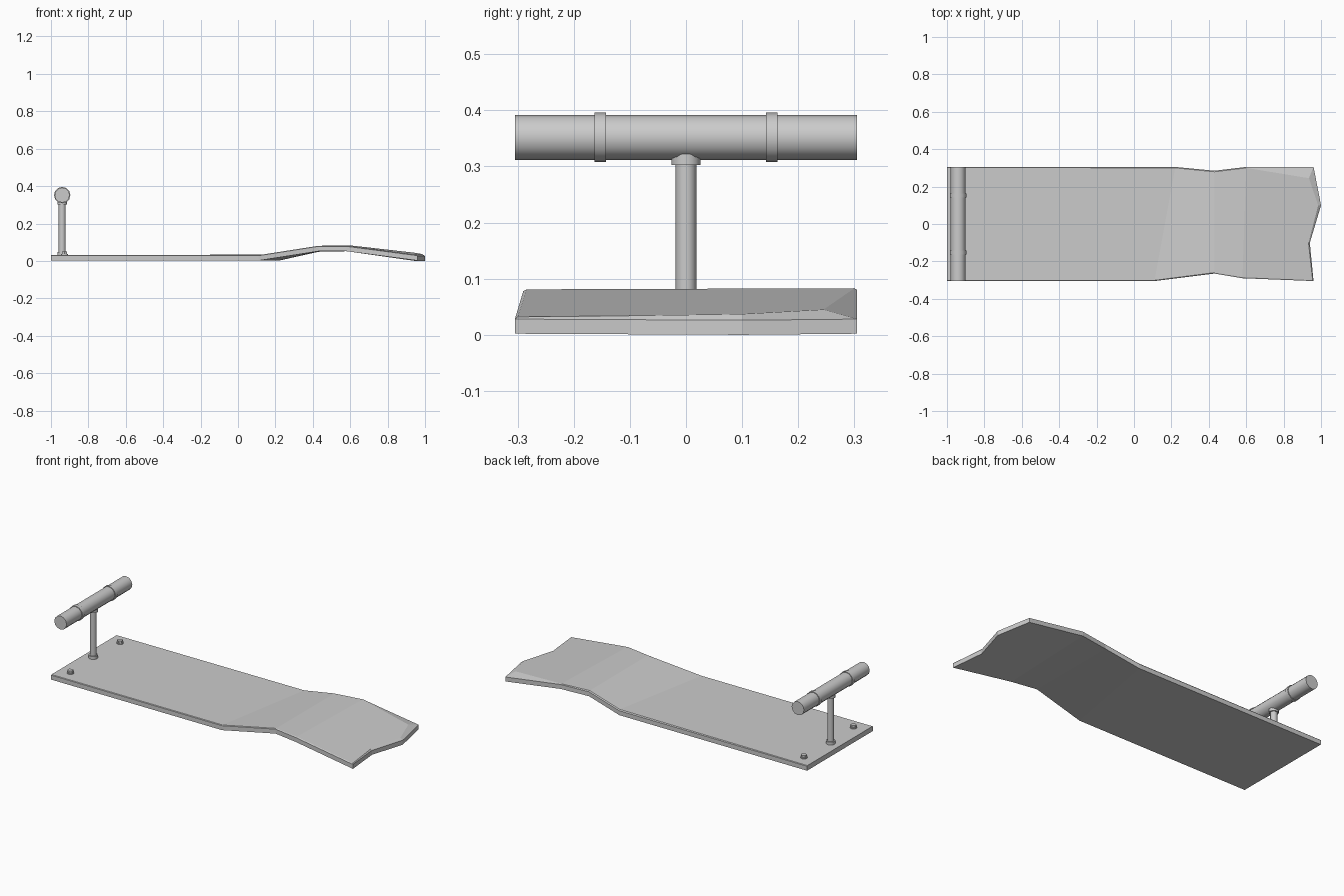
import bpy, bmesh, math
from mathutils import Vector

cube = bpy.data.objects.get("Cube")
if cube:
    bpy.data.objects.remove(cube)

GREY = (0.6, 0.6, 0.6, 1.0)
mat = bpy.data.materials.new("light grey")
mat.use_nodes = True
mat.diffuse_color = GREY
mat.node_tree.nodes["Principled BSDF"].inputs["Base Color"].default_value = GREY


def rod(name, start, end, radius, sides=16):
    """Capped cylinder between two points."""
    a, b = Vector(start), Vector(end)
    bpy.ops.mesh.primitive_cylinder_add(
        vertices=sides, radius=radius, depth=(b - a).length, location=(a + b) / 2,
        rotation=(b - a).to_track_quat('Z', 'Y').to_euler())
    ob = bpy.context.object
    ob.name = name
    ob.data.materials.append(mat)
    bpy.ops.object.shade_smooth_by_angle(angle=math.radians(50))
    return ob


# Plank: outer rim runs along the front edge, round the ragged end, back along the rear edge
THICK = 0.026
rim_front = [(-1, -.305, .028), (.11, -.305, .028), (.43, -.265, .078),
             (.58, -.29, .078), (.96, -.305, .028)]
rim_end = [(.94, -.1, .027), (1, .1, .026)]
rim_back = [(-1, .305, .028), (.22, .305, .028), (.43, .285, .075),
            (.6, .305, .08), (.96, .305, .028)]
# Raised top surface, set in slightly and cut back at the rear corner
top_front = [(-1, -.302, .031), (.11, -.301, .031), (.43, -.26, .081),
             (.58, -.284, .081), (.955, -.3, .032)]
top_end = [(.933, -.1, .034), (.985, .1, .037)]
top_back = [(-1, .302, .031), (.22, .3, .034), (.43, .279, .08),
            (.6, .3, .083), (.935, .245, .045)]

bm = bmesh.new()


def ring(front, end, back, drop=0.0):
    pts = front + end + back[::-1]
    return [bm.verts.new((x, y, z - drop)) for x, y, z in pts]


def strips(loop, flip):
    """Fill a ring across its width, one panel per bend."""
    n = len(loop)
    panels = [[loop[i], loop[i + 1], loop[n - 2 - i], loop[n - 1 - i]] for i in range(3)]
    panels.append(loop[3:n - 3])
    for p in panels:
        bm.faces.new(p[::-1] if flip else p)


def walls(lower, upper):
    n = len(lower)
    for i in range(n):
        j = (i + 1) % n
        bm.faces.new((lower[i], lower[j], upper[j], upper[i]))


bottom = ring(rim_front, rim_end, rim_back, THICK)
rim = ring(rim_front, rim_end, rim_back)
top = ring(top_front, top_end, top_back)
walls(bottom, rim)
walls(rim, top)
strips(top, False)
strips(bottom, True)
bmesh.ops.recalc_face_normals(bm, faces=bm.faces)
mesh = bpy.data.meshes.new("plank")
bm.to_mesh(mesh)
bm.free()
mesh.materials.append(mat)
plank = bpy.data.objects.new("plank", mesh)
bpy.context.collection.objects.link(plank)

# Post with collars at both ends
PX = -.94
rod("post", (PX, 0, .03), (PX, 0, .33), .0185)
rod("post_base_collar", (PX, 0, .03), (PX, 0, .048), .025)
rod("post_top_collar", (PX, 0, .303), (PX, 0, .322), .026)

# Crossbar handle with two rings
HZ = .352
rod("handle", (PX, -.305, HZ), (PX, .305, HZ), .04, 12)
for side, y in (("right", -.153), ("left", .153)):
    rod("handle_ring_" + side, (PX, y - .01, HZ), (PX, y + .01, HZ), .044, 12)

# Bolts either side of the post
for side, y in (("right", -.23), ("left", .23)):
    rod("bolt_washer_" + side, (-.927, y, .029), (-.927, y, .037), .019, 12)
    rod("bolt_head_" + side, (-.927, y, .036), (-.927, y, .05), .016, 6)
